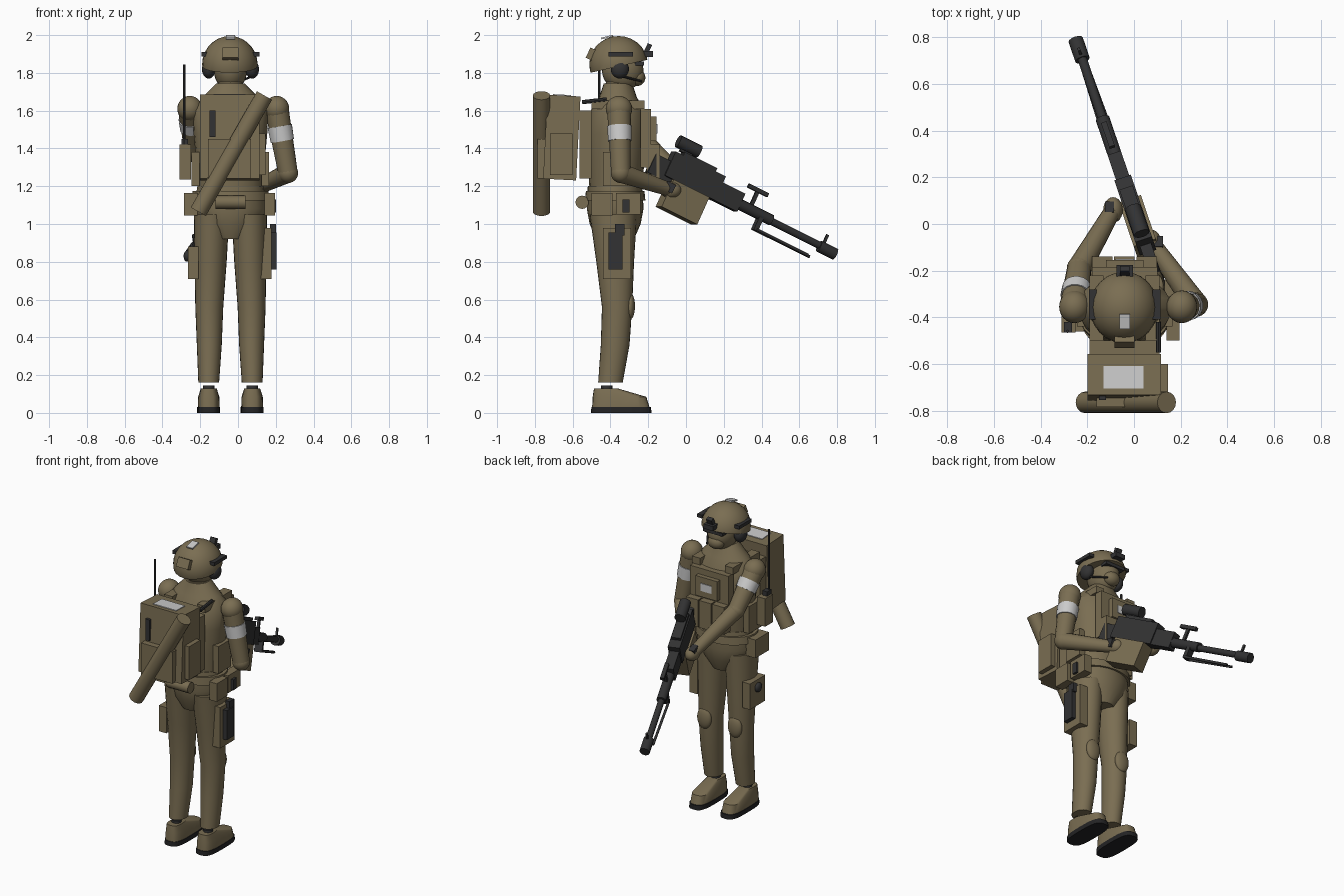
import bpy, bmesh, math
from mathutils import Vector, Matrix

if "Cube" in bpy.data.objects:
    bpy.data.objects.remove(bpy.data.objects["Cube"])


def material(name, rgb):
    m = bpy.data.materials.new(name)
    m.diffuse_color = (*rgb, 1)
    m.use_nodes = True
    m.node_tree.nodes["Principled BSDF"].inputs["Base Color"].default_value = m.diffuse_color
    return m


TAN = material("olive tan cloth", (0.195, 0.155, 0.085))
DARK = material("dark grey metal", (0.032, 0.032, 0.033))
SOLE = material("black rubber", (0.017, 0.017, 0.018))
WHITE = material("light grey patch", (0.60, 0.60, 0.60))
CX, CY = -0.04, -0.36      # body centre line


def finish(name, bm, mat, angle=35):
    bmesh.ops.recalc_face_normals(bm, faces=bm.faces)
    me = bpy.data.meshes.new(name)
    bm.to_mesh(me)
    bm.free()
    me.materials.append(mat)
    me.shade_smooth()
    me.set_sharp_from_angle(angle=math.radians(angle))
    ob = bpy.data.objects.new(name, me)
    bpy.context.collection.objects.link(ob)
    return ob


def box(name, x, y, z, mat=TAN, M=Matrix(), tilt=0):
    """Box from (min, max) ranges, tilted about its own x axis."""
    bm = bmesh.new()
    c = Vector([(a + b) / 2 for a, b in (x, y, z)])
    s = [b - a for a, b in (x, y, z)]
    bmesh.ops.create_cube(bm, size=1, matrix=M @ Matrix.Translation(c)
                          @ Matrix.Rotation(math.radians(tilt), 4, 'X') @ Matrix.Diagonal((*s, 1)))
    return finish(name, bm, mat)


def tube(name, a, b, r1, r2=None, mat=TAN, M=Matrix(), n=16):
    a, b = M @ Vector(a), M @ Vector(b)
    bm = bmesh.new()
    rot = (b - a).to_track_quat('Z', 'Y').to_matrix().to_4x4()
    bmesh.ops.create_cone(bm, cap_ends=True, segments=n, radius1=r1, radius2=r2 or r1,
                          depth=(b - a).length, matrix=Matrix.Translation((a + b) / 2) @ rot)
    return finish(name, bm, mat)


def ball(name, c, r, mat=TAN, cut=None):
    bm = bmesh.new()
    bmesh.ops.create_uvsphere(bm, u_segments=24, v_segments=14, radius=1,
                              matrix=Matrix.Translation(c) @ Matrix.Diagonal((*r, 1)))
    if cut:
        res = bmesh.ops.bisect_plane(bm, geom=bm.verts[:] + bm.edges[:] + bm.faces[:],
                                     plane_co=cut[0], plane_no=cut[1], clear_inner=True)
        bmesh.ops.holes_fill(bm, edges=[e for e in bm.edges if e.is_boundary])
    return finish(name, bm, mat)


def loft(name, rings, mat=TAN, power=2.0, n=24):
    """Stack of rounded rings (z, x centre, y centre, x radius, y radius)."""
    bm = bmesh.new()
    loops = []
    for z, cx, cy, rx, ry in rings:
        loop = []
        for i in range(n):
            t = 2 * math.pi * i / n
            c, s = math.cos(t), math.sin(t)
            loop.append(bm.verts.new((cx + rx * math.copysign(abs(c) ** (2 / power), c),
                                      cy + ry * math.copysign(abs(s) ** (2 / power), s), z)))
        loops.append(loop)
    for p, q in zip(loops, loops[1:]):
        for i in range(n):
            j = (i + 1) % n
            bm.faces.new((p[i], p[j], q[j], q[i]))
    bm.faces.new(loops[0])
    bm.faces.new(loops[-1])
    return finish(name, bm, mat)


# Legs, knee pads and boots
for side, s in (("left", -1), ("right", 1)):
    x = lambda d: CX + s * d
    loft(side + "_leg", [(0.16, x(.115), -.40, .055, .065), (0.36, x(.112), -.375, .066, .076),
                         (0.56, x(.112), -.365, .074, .08), (0.80, x(.105), -.375, .085, .10),
                         (1.05, x(.10), -.385, .094, .125)])
    ball(side + "_knee_pad", (x(.112), -.295, .565), (.05, .025, .07))
    tube(side + "_sock", (x(.115), -.42, .12), (x(.115), -.42, .145), .03, mat=DARK)
    loft(side + "_boot", [(.03, x(.115), -.345, .058, .152), (.085, x(.115), -.352, .056, .142),
                          (.13, x(.115), -.425, .042, .062)], power=3.2)
    loft(side + "_sole", [(0, x(.115), -.343, .061, .16), (.03, x(.115), -.343, .061, .158)], SOLE, 3.2)

# Pelvis, torso and collar
loft("pelvis", [(.92, CX, -.375, .08, .10), (1.0, CX, -.375, .16, .135),
                (1.08, CX, -.375, .195, .15), (1.2, CX, -.375, .175, .145)])
loft("belt", [(1.125, CX, -.375, .205, .16), (1.175, CX, -.375, .20, .155)])
loft("torso", [(1.17, CX, -.375, .17, .135), (1.32, CX, -.37, .18, .15), (1.48, CX, -.365, .195, .16),
               (1.60, CX, -.36, .20, .145), (1.67, CX, -.36, .15, .10), (1.745, CX, -.36, .075, .075)])
loft("neck", [(1.70, CX, -.36, .075, .078), (1.78, CX, -.35, .06, .065)])

# Plate carrier with pouches
box("back_panel", (CX - .15, CX + .15), (-.565, -.50), (1.24, 1.60))
box("chest_plate", (CX - .14, CX + .14), (-.24, -.185), (1.30, 1.61))
box("upper_chest_pouch", (CX - .08, CX + .08), (-.20, -.155), (1.44, 1.57))
box("chest_patch", (CX - .04, CX + .04), (-.157, -.15), (1.48, 1.53), WHITE)
for i in range(3):
    a = CX - .14 + i * .095
    box("magazine_pouch", (a, a + .088), (-.21, -.14), (1.24, 1.42))
for s in (-1, 1):
    a, b = sorted((CX + s * .09, CX + s * .15))
    box("shoulder_strap", (a, b), (-.50, -.22), (1.61, 1.655))
    a, b = sorted((CX + s * .165, CX + s * .205))
    box("side_pouch", (a, b), (-.44, -.31), (1.20, 1.38))

# Belt pouches and rear roll
for n, x, y, z in (("left_belt_pouch", (-.285, -.215), (-.46, -.32), (1.045, 1.165)),
                   ("right_belt_pouch", (.14, .195), (-.50, -.39), (1.045, 1.165)),
                   ("right_front_pouch", (.13, .185), (-.37, -.24), (1.05, 1.165)),
                   ("left_thigh_pouch", (-.265, -.21), (-.45, -.29), (.71, .88)),
                   ("holster_panel", (.12, .178), (-.44, -.29), (.71, .98))):
    box(n, x, y, z)
tube("rear_roll_pouch", (CX - .08, -.55, 1.115), (CX + .08, -.55, 1.115), .035)
box("belt_magazine", (.165, .20), (-.335, -.30), (1.06, 1.13), DARK)
box("holster", (.165, .205), (-.41, -.335), (.76, .955), DARK)
box("pistol_grip", (.17, .20), (-.375, -.325), (.94, 1.0), DARK)
ball("thigh_light", (-.27, -.37, .83), (.018, .03, .03), DARK)

# Head, mask and helmet
ball("head", (CX, -.335, 1.815), (.088, .11, .11))
ball("face_mask", (CX, -.26, 1.775), (.055, .045, .045))
ball("helmet", (CX - .003, -.357, 1.845), (.147, .155, .15),
     cut=((CX, -.355, 1.835), (0, -.22, .97)))
box("goggles", (CX - .07, CX + .07), (-.27, -.222), (1.84, 1.86), DARK)
for s in (-1, 1):
    ball("ear_cup", (CX + s * .115, -.35, 1.82), (.036, .048, .05), DARK)
    a, b = sorted((CX + s * .12, CX + s * .154))
    box("helmet_rail", (a, b), (-.41, -.28), (1.888, 1.91), DARK)
tube("microphone_boom", (CX + .11, -.33, 1.78), (CX + .05, -.235, 1.755), .006, mat=DARK, n=8)
box("goggle_mount", (CX - .035, CX + .035), (-.225, -.175), (1.885, 1.915), DARK)
box("goggle_mount_arm", (CX - .02, CX + .02), (-.215, -.19), (1.90, 1.955), DARK, tilt=-25)
box("helmet_counterweight", (CX - .043, CX + .043), (-.52, -.485), (1.87, 1.93), tilt=-25)
box("helmet_patch", (CX - .023, CX + .023), (-.45, -.385), (1.985, 1.994), WHITE, tilt=14)

# Backpack with bedroll
box("backpack", (-.20, .115), (-.745, -.57), (1.235, 1.68), tilt=-3)
box("backpack_pocket", (-.16, .07), (-.785, -.74), (1.24, 1.45))
box("backpack_side_pocket", (.11, .145), (-.72, -.60), (1.26, 1.48))
box("backpack_patch", (-.13, .04), (-.705, -.61), (1.676, 1.685), WHITE, tilt=-3)
box("backpack_tool", (-.15, -.12), (-.755, -.735), (1.46, 1.60), DARK)
tube("bedroll", (-.21, -.765, 1.065), (.14, -.765, 1.68), .046)
tube("drinking_hose", (.105, -.55, 1.645), (.105, -.42, 1.66), .011, mat=DARK, n=8)

# Radio and antenna
box("radio_pouch", (-.31, -.25), (-.465, -.385), (1.235, 1.42))
box("radio_top", (-.30, -.265), (-.465, -.42), (1.40, 1.45), DARK)
tube("antenna", (-.285, -.46, 1.42), (-.285, -.46, 1.845), .007, mat=DARK, n=8)

# Arms with white bands
arms = {"right": ((.205, -.355, 1.61), (.265, -.345, 1.27), (.075, -.08, 1.18)),
        "left": ((-.255, -.355, 1.61), (-.235, -.19, 1.40), (-.09, .06, 1.17))}
for side, pts in arms.items():
    sh, el, ha = map(Vector, pts)
    ball(side + "_shoulder", sh, (.066, .07, .068))
    tube(side + "_upper_arm", sh, el, .064, .052)
    tube(side + "_arm_band", sh.lerp(el, .27), sh.lerp(el, .5), .066, .063, WHITE)
    ball(side + "_elbow", el, (.053, .053, .053))
    tube(side + "_forearm", el, ha, .052, .036)
    ball(side + "_hand", ha, (.042, .055, .045))
box("right_glove_pad", (.085, .125), (-.11, -.06), (1.17, 1.22), DARK, tilt=-27)
box("left_glove_pad", (-.125, -.085), (.04, .09), (1.18, 1.22), DARK, tilt=-27)

# Machine gun: local y runs to the muzzle, z up from the barrel axis
f = Vector((-.33, .97, -.485)).normalized()
r = f.cross(Vector((0, 0, 1))).normalized()
u = r.cross(f)
G = Matrix.Translation((-.25, .79, .84)) @ Matrix((r, f, u)).transposed().to_4x4()


def gun_box(name, w, t, h, mat=DARK):
    return box(name, (-w / 2, w / 2), (-t[1], -t[0]), h, mat, G)


def gun_tube(name, t, h, rad, x=0, x2=0):
    return tube(name, (x, -t[0], h), (x2, -t[1], h), rad, mat=DARK, M=G, n=12)


gun_tube("flash_hider", (0, .10), 0, .032)
gun_tube("barrel", (.08, .45), .005, .02)
gun_tube("barrel_shroud", (.40, .62), .01, .03)
gun_box("front_receiver", .06, (.60, .76), (-.035, .07))
gun_box("receiver", .075, (.74, 1.05), (-.035, .105))
gun_box("feed_cover", .06, (.80, 1.0), (.10, .125))
gun_box("stock", .05, (1.04, 1.14), (-.06, .05))
gun_box("trigger_grip", .035, (.99, 1.04), (-.12, -.03))
gun_box("scope_mount", .03, (.95, 1.02), (.12, .15))
gun_tube("scope", (.92, 1.05), .165, .035)
gun_box("front_sight", .012, (.075, .09), (.01, .075))
gun_box("handle_post", .016, (.525, .545), (.02, .12))
gun_box("carry_handle", .025, (.475, .595), (.11, .132))
gun_tube("bipod_leg", (.12, .46), -.072, .008, -.012, -.02)
gun_tube("bipod_leg", (.14, .46), -.072, .008, .012, .02)
gun_box("bipod_hinge", .05, (.45, .475), (-.08, 0))
gun_box("ammo_bag", .10, (.78, 1.0), (-.195, -.035), TAN)
